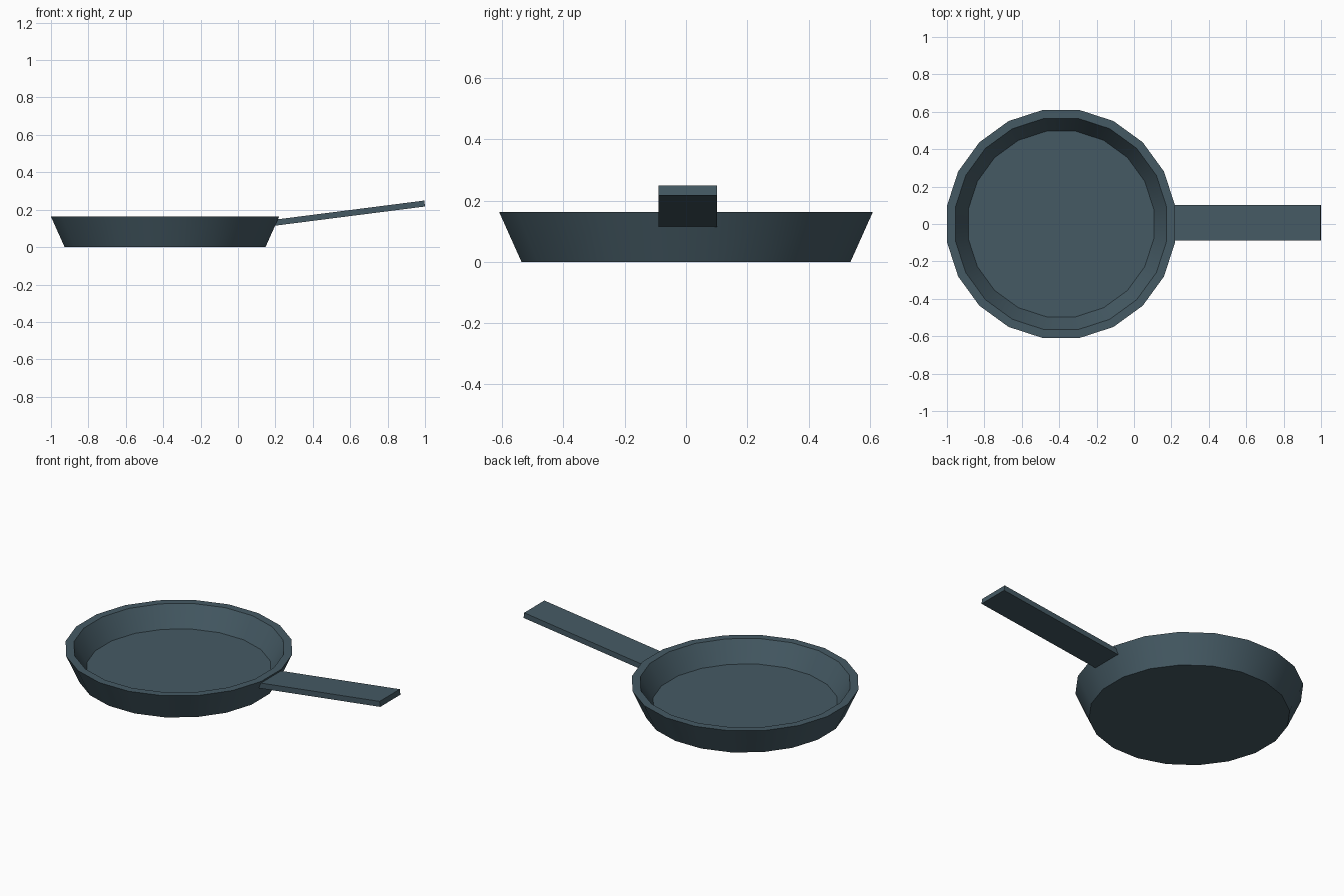
import bpy, bmesh, math
from mathutils import Matrix, Vector

if "Cube" in bpy.data.objects:
    bpy.data.objects.remove(bpy.data.objects["Cube"])

# Single blue-grey metal
metal = bpy.data.materials.new("blue grey metal")
metal.diffuse_color = (0.0595, 0.1022, 0.1274, 1)
metal.use_nodes = True
metal.node_tree.nodes["Principled BSDF"].inputs["Base Color"].default_value = metal.diffuse_color


def add_object(name, bm):
    bmesh.ops.recalc_face_normals(bm, faces=bm.faces[:])
    mesh = bpy.data.meshes.new(name)
    bm.to_mesh(mesh)
    bm.free()
    mesh.materials.append(metal)
    obj = bpy.data.objects.new(name, mesh)
    bpy.context.collection.objects.link(obj)
    return obj


# Pan bowl: 20-sided lathe, profile given as (flat-to-centre distance, z)
SIDES = 20
CENTRE_X = -0.39
profile = [(0.537, 0), (0.61, 0.163), (0.565, 0.163), (0.496, 0.043)]
bm = bmesh.new()
rings = []
for apothem, z in profile:
    r = apothem / math.cos(math.pi / SIDES)
    rings.append([bm.verts.new((CENTRE_X + r * math.cos(a), r * math.sin(a), z))
                  for a in ((i + 0.5) * 2 * math.pi / SIDES for i in range(SIDES))])
for low, high in zip(rings, rings[1:]):
    for i in range(SIDES):
        j = (i + 1) % SIDES
        bm.faces.new((low[i], low[j], high[j], high[i]))
bm.faces.new(rings[0])
bm.faces.new(rings[-1])
pan = add_object("pan_bowl", bm)
bpy.context.view_layer.objects.active = pan
pan.select_set(True)
bpy.ops.object.shade_smooth_by_angle(angle=math.radians(30))

# Handle: flat bar tilted slightly upward, starting inside the pan wall
start, end = Vector((0.193, 0.006, 0.130)), Vector((0.998, 0.006, 0.233))
span = end - start
tilt = math.atan2(span.z, span.x)
bm = bmesh.new()
bmesh.ops.create_cube(bm, size=1, matrix=Matrix.Translation((start + end) / 2)
                      @ Matrix.Rotation(-tilt, 4, 'Y')
                      @ Matrix.Diagonal((span.length, 0.19, 0.032, 1)))
add_object("handle", bm)
